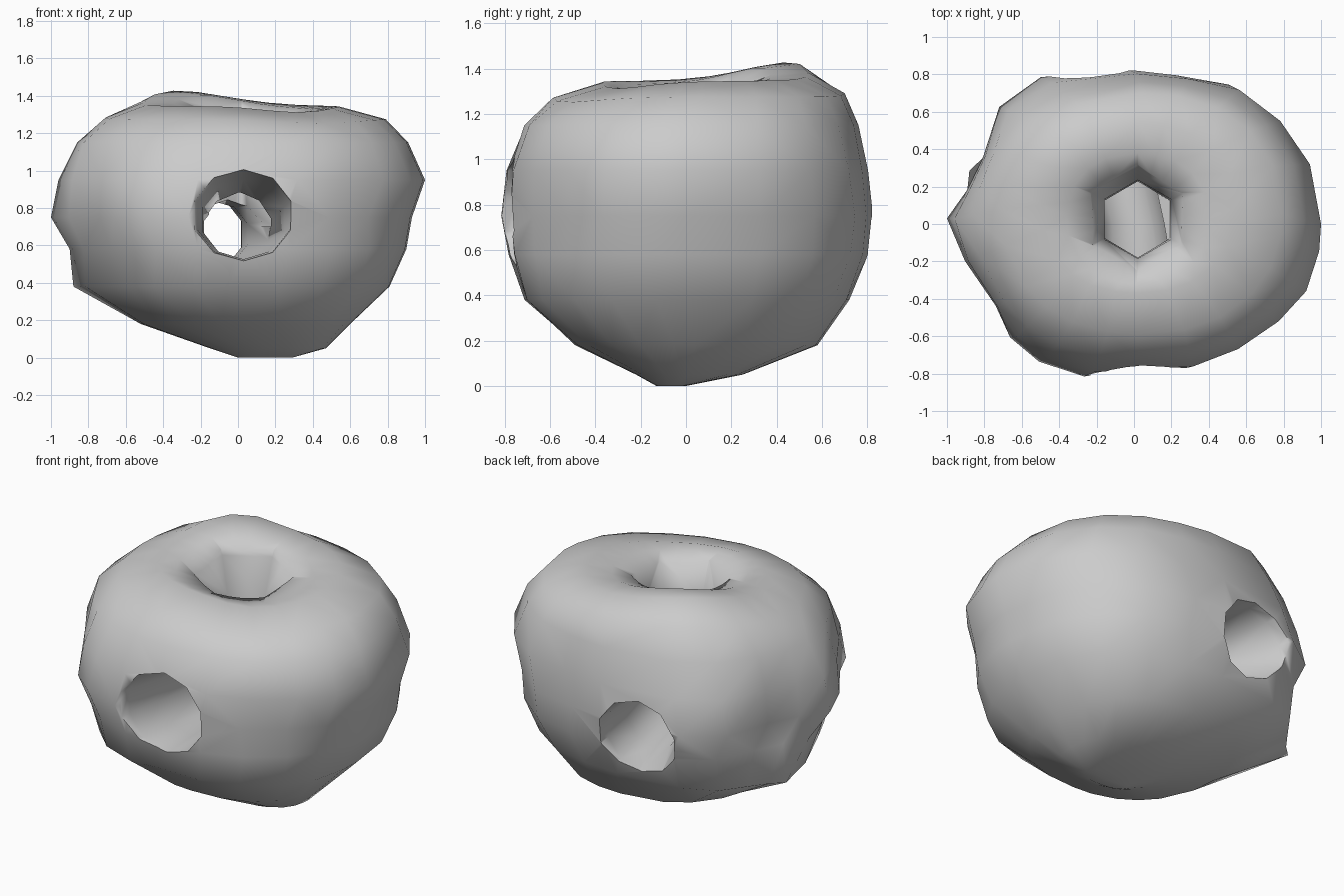
import bpy, bmesh, math
from mathutils import Vector

if "Cube" in bpy.data.objects:
    bpy.data.objects.remove(bpy.data.objects["Cube"])


def loft(name, rings):
    """Skin a stack of equal-sized rings and close both ends."""
    bm = bmesh.new()
    loops = [[bm.verts.new(p) for p in ring] for ring in rings]
    n = len(loops[0])
    for a, b in zip(loops, loops[1:]):
        for i in range(n):
            j = (i + 1) % n
            bm.faces.new((a[i], a[j], b[j], b[i]))
    for end in (loops[0], loops[-1]):
        mid = bm.verts.new(sum((v.co for v in end), Vector()) / n)
        for i in range(n):
            bm.faces.new((end[i], end[(i + 1) % n], mid))
    bmesh.ops.recalc_face_normals(bm, faces=bm.faces)
    bmesh.ops.triangulate(bm, faces=bm.faces)
    mesh = bpy.data.meshes.new(name)
    bm.to_mesh(mesh)
    bm.free()
    obj = bpy.data.objects.new(name, mesh)
    bpy.context.collection.objects.link(obj)
    return obj


# plan outline at the widest height, anticlockwise
outline = [(1, 0), (.94, .33), (.78, .57), (.56, .75), (.27, .8), (0, .83), (-.48, .79),
           (-.71, .63), (-.8, .36), (-.89, .18), (-1, .03), (-.9, -.2), (-.73, -.44),
           (-.65, -.61), (-.49, -.74), (-.24, -.82), (-.02, -.79), (.3, -.78),
           (.54, -.68), (.76, -.53), (.92, -.37), (.99, -.15)]

# height, x min, x max, y min, y max
levels = [(0, 0, .29, -.13, .0), (.05, -.15, .47, -.22, .25), (.18, -.52, .6, -.49, .58),
          (.38, -.88, .81, -.72, .72), (.58, -.9, .9, -.79, .8), (.75, -1, .93, -.82, .82),
          (.95, -.96, 1, -.8, .8), (1.15, -.86, .91, -.72, .76), (1.275, -.71, .79, -.59, .7),
          (1.345, -.5, .54, -.37, .54), (1.33, -.36, .4, -.32, .38), (1.25, -.1, .12, -.1, .12)]


def body_ring(z, x0, x1, y0, y1):
    ring = []
    keep = math.exp(-((z - .75) / .32) ** 2)  # lumpy in the middle, rounder at the ends
    low = math.exp(-((z - .43) / .12) ** 2)   # ridge on the left swings to the back low down
    for px, py in outline:
        py /= .825
        e = 2.5 if px > 0 and z < .8 else 2.2
        k = (abs(px) ** e + abs(py) ** e) ** (-1 / e)
        w = max(keep, .8 * low) if px < 0 else keep * (1 - .6 * low)
        k = w + (1 - w) * k
        x = (x0 + x1) / 2 + k * px * (x1 - x0) / 2
        y = (y0 + y1) / 2 + k * py * (y1 - y0) / 2
        y += .32 * low * max(0, -px) * max(0, 1 - abs(py))
        if z > 1.2:
            z_add = .085 * math.exp(-(x + .28) ** 2 / .14 - (y - .41) ** 2 / .09)
            z_add -= .035 * math.exp(-((x - .35) ** 2 + (y + .35) ** 2) / .08)
        else:
            z_add = 0
        ring.append((x, y, z + z_add))
    return ring


body = loft("hollowed_stone", [body_ring(*l) for l in levels])

# bent tunnel from front to back: centre and radius of each section
tunnel_path = [(.03, -1, .76, .32), (.03, -.74, .76, .26), (.03, -.5, .74, .23), (-.01, 0, .68, .18),
               (-.13, .5, .66, .19), (-.21, .73, .66, .24), (-.28, 1, .65, .31)]
tunnel = loft("tunnel_cutter", [
    [(x + r * math.cos(a), y, z + r * .93 * math.sin(a))
     for a in (math.tau * (k + .5) / 10 for k in range(10))]
    for x, y, z, r in tunnel_path])

# hexagonal funnel from the top down into the tunnel: height and radius
funnel = loft("funnel_cutter", [
    [(.02 + r * math.sin(a), .025 + r * math.cos(a), z)
     for a in (math.tau * k / 6 for k in range(6))]
    for z, r in [(.7, .2), (1.1, .21), (1.31, .28), (1.6, .38)]])

# cut both passages
bpy.context.view_layer.objects.active = body
body.select_set(True)
for cutter in (tunnel, funnel):
    cutter.hide_render = True
    mod = body.modifiers.new("cut", 'BOOLEAN')
    mod.operation, mod.solver, mod.object = 'DIFFERENCE', 'EXACT', cutter
    bpy.ops.object.modifier_apply(modifier=mod.name)
    bpy.data.objects.remove(cutter)

bpy.ops.object.shade_smooth_by_angle(angle=math.radians(75))
